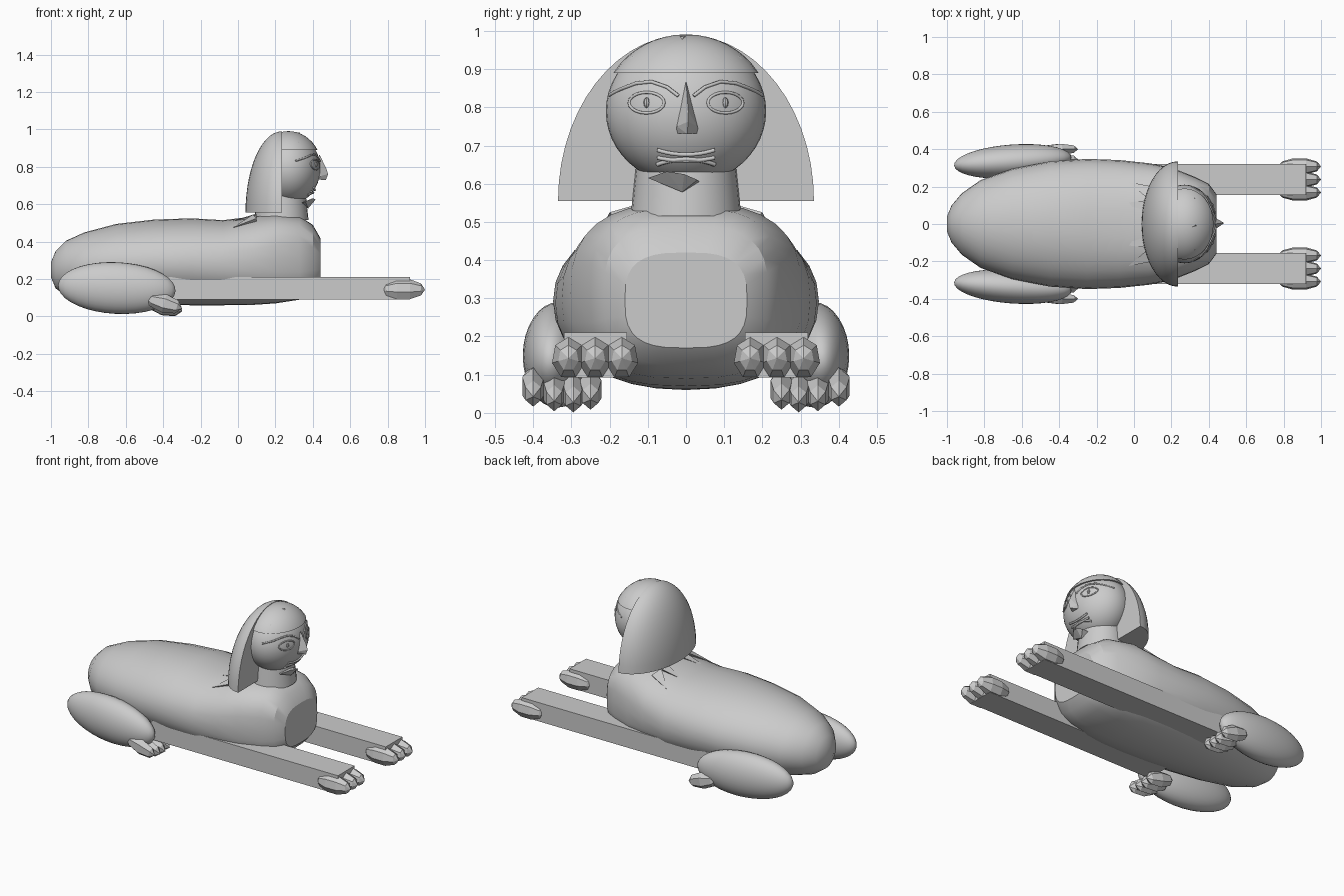
import bpy, bmesh, math
from mathutils import Vector

cube = bpy.data.objects.get("Cube")
if cube:
    bpy.data.objects.remove(cube, do_unlink=True)

GREY = (0.6, 0.6, 0.6, 1)
stone = bpy.data.materials.new("grey stone")
stone.use_nodes = True
stone.diffuse_color = GREY
stone.node_tree.nodes["Principled BSDF"].inputs["Base Color"].default_value = GREY


def finish(bm, name, smooth=None):
    bmesh.ops.recalc_face_normals(bm, faces=bm.faces)
    mesh = bpy.data.meshes.new(name)
    bm.to_mesh(mesh)
    bm.free()
    mesh.materials.append(stone)
    ob = bpy.data.objects.new(name, mesh)
    bpy.context.collection.objects.link(ob)
    if smooth:
        bpy.ops.object.select_all(action='DESELECT')
        ob.select_set(True)
        bpy.context.view_layer.objects.active = ob
        bpy.ops.object.shade_smooth_by_angle(angle=math.radians(smooth))
    return ob


def ellipsoid(name, center, radii, segs=32, rings=18, smooth=35, cuts=(), rot=(0, 0, 0), along_x=False):
    """Ellipsoid, optionally sliced by (point, outward normal) planes and capped."""
    bm = bmesh.new()
    bmesh.ops.create_uvsphere(bm, u_segments=segs, v_segments=rings, radius=1)
    for v in bm.verts:
        p = Vector((v.co.z, v.co.x, v.co.y)) if along_x else v.co.copy()
        v.co = Vector([p[i] * radii[i] + center[i] for i in range(3)])
    for point, normal in cuts:
        geom = bm.verts[:] + bm.edges[:] + bm.faces[:]
        bmesh.ops.bisect_plane(bm, geom=geom, dist=1e-5, plane_co=point, plane_no=normal, clear_outer=True)
        bmesh.ops.holes_fill(bm, edges=[e for e in bm.edges if e.is_boundary])
    if any(rot):
        from mathutils import Euler
        bmesh.ops.rotate(bm, verts=bm.verts, cent=center, matrix=Euler(rot).to_matrix())
    return finish(bm, name, smooth)


def hull(name, points):
    bm = bmesh.new()
    for p in points:
        bm.verts.new(p)
    bmesh.ops.convex_hull(bm, input=bm.verts)
    return finish(bm, name)


def tube(name, points, radius, closed=False):
    curve = bpy.data.curves.new(name, 'CURVE')
    curve.dimensions = '3D'
    curve.bevel_depth = radius
    curve.bevel_resolution = 1
    curve.use_fill_caps = True
    spline = curve.splines.new('POLY')
    spline.points.add(len(points) - 1)
    for sp, p in zip(spline.points, points):
        sp.co = (*p, 1)
    spline.use_cyclic_u = closed
    curve.materials.append(stone)
    ob = bpy.data.objects.new(name, curve)
    bpy.context.collection.objects.link(ob)
    bpy.ops.object.select_all(action='DESELECT')
    ob.select_set(True)
    bpy.context.view_layer.objects.active = ob
    bpy.ops.object.convert(target='MESH')


def box(name, low, high):
    hull(name, [(x, y, z) for x in (low[0], high[0]) for y in (low[1], high[1]) for z in (low[2], high[2])])


# Body: superellipse sections (x, top, bottom, half width, squareness)
SECTIONS = [
    (-1.0, .29, .21, .04, 2), (-.975, .35, .15, .10, 2), (-.92, .405, .11, .165, 2),
    (-.82, .45, .085, .235, 2), (-.65, .495, .07, .295, 2), (-.45, .518, .062, .335, 2),
    (-.25, .525, .06, .348, 2.1), (-.08, .515, .06, .342, 2.2), (.08, .535, .062, .325, 2.4),
    (.2, .55, .07, .302, 2.7), (.33, .535, .09, .25, 3), (.40, .49, .125, .215, 3), (.44, .42, .17, .16, 3),
]
N = 32
bm = bmesh.new()
loops = []
for x, top, bottom, half, power in SECTIONS:
    ring = []
    for i in range(N):
        a = 2 * math.pi * i / N
        c, s = math.cos(a), math.sin(a)
        y = half * math.copysign(abs(c) ** (2 / power), c)
        z = (top + bottom) / 2 + (top - bottom) / 2 * math.copysign(abs(s) ** (2 / power), s)
        ring.append(bm.verts.new((x, y, z)))
    loops.append(ring)
for a, b in zip(loops, loops[1:]):
    for i in range(N):
        j = (i + 1) % N
        bm.faces.new((a[i], a[j], b[j], b[i]))
bm.faces.new(loops[0])
bm.faces.new(loops[-1])
finish(bm, "body", 28)

# Limbs and toes
for side, s in (("left", 1), ("right", -1)):
    box(f"{side}_front_leg", (-.38, s * .155, .092), (.92, s * .32, .21))
    for i, y in enumerate((.168, .238, .308)):
        ellipsoid(f"{side}_front_toe_{i + 1}", (.885, s * y, .143), (.115, .046, .058), 7, 5, None, along_x=True)
    ellipsoid(f"{side}_thigh", (-.648, s * .335, .152), (.315, .09, .138),
              along_x=True, rot=(0, .05, s * .07))
    for i, (y, z) in enumerate(((.25, .062), (.295, .055), (.345, .058), (.4, .07))):
        ellipsoid(f"{side}_rear_toe_{i + 1}", (-.395, s * y, z), (.1, .033, .05), 6, 4, None,
                  along_x=True, rot=(0, .28, 0))
    # Folded cloth tips on the shoulders
    hull(f"{side}_shoulder_fold", [(-.03, s * .225, .475), (.1, s * .2, .525), (.08, s * .13, .545), (.1, s * .17, .49)])
    hull(f"{side}_back_fold", [(-.07, s * .11, .5), (.1, s * .13, .545), (.1, s * .06, .55), (.1, s * .1, .5)])

# Neck, head and headdress
bm = bmesh.new()
bmesh.ops.create_cone(bm, cap_ends=True, segments=28, radius1=.145, radius2=.128, depth=.16)
bmesh.ops.translate(bm, verts=bm.verts, vec=(.232, 0, .595))
finish(bm, "neck", 35)
HEAD, RADII = (.27, 0, .79), (.17, .21, .192)
ellipsoid("head", HEAD, RADII, 40, 24)
PLANE = .235
ellipsoid("headdress", (PLANE, 0, .555), (.195, .335, .435), 48, 28,
          cuts=(((PLANE, 0, 0), (1, 0, 0)), ((0, 0, .5551), (0, 0, -1))))
ellipsoid("brow_cap", HEAD, [r + .009 for r in RADII], 32, 24, 30,
          cuts=(((0, 0, .89), (0, 0, -1)), ((PLANE - .01, 0, 0), (-1, 0, 0))))


def on_face(y, z, lift=0.0):
    """Point on the front of the head at a given y and z."""
    k = 1 - (y / RADII[1]) ** 2 - ((z - HEAD[2]) / RADII[2]) ** 2
    return (HEAD[0] + RADII[0] * math.sqrt(max(k, 0)) + lift, y, z)


# Paired facial features
for side, s in (("left", 1), ("right", -1)):
    oval = [(s * (.103 + .046 * math.cos(t * math.pi / 10)), .812 + .027 * math.sin(t * math.pi / 10))
            for t in range(20)]
    tube(f"{side}_eye_rim", [on_face(y, z) for y, z in oval], .004, True)
    x, y, z = on_face(s * .103, .812)
    ellipsoid(f"{side}_pupil", (x, y, z), (.008, .008, .014), 8, 6)
    brow = ((.02, .83), (.05, .853), (.09, .867), (.13, .863), (.17, .848), (.2, .832))
    tube(f"{side}_eyebrow", [on_face(s * y, z, .002) for y, z in brow], .005)
    x, y, z = on_face(s * .14, .9)
    hull(f"{side}_cap_fold", [(x + .012, s * .115, .925), (x + .014, s * .135, .89), (x - .02, s * .165, .9),
                              (x - .03, s * .14, .935), (x - .04, s * .12, .9)])

# Nose, lips and chin tuft
hull("nose", [(.435, 0, .868), (.472, .006, .79), (.482, .005, .762), (.47, .004, .73),
              (.42, .034, .732), (.42, -.028, .732), (.44, .03, .75), (.44, -.024, .75)])
for name, z, bend in (("upper_lip", .688, .012), ("mouth_line", .668, .008), ("lower_lip", .65, -.014)):
    pts = [(.075 * t / 6, z - bend * (1 - (t / 6) ** 2)) for t in range(-6, 7)]
    tube(name, [on_face(y, zz, .004) for y, zz in pts], .006)
hull("chin_tuft", [(.36, -.1, .615), (.40, -.05, .632), (.415, -.005, .625), (.40, .03, .61),
                   (.375, -.01, .578), (.32, -.05, .6), (.32, .04, .6)])
hull("crown_chip", [(.28, -.035, .985), (.33, -.005, .985), (.28, .005, .985), (.34, -.02, .96)])
